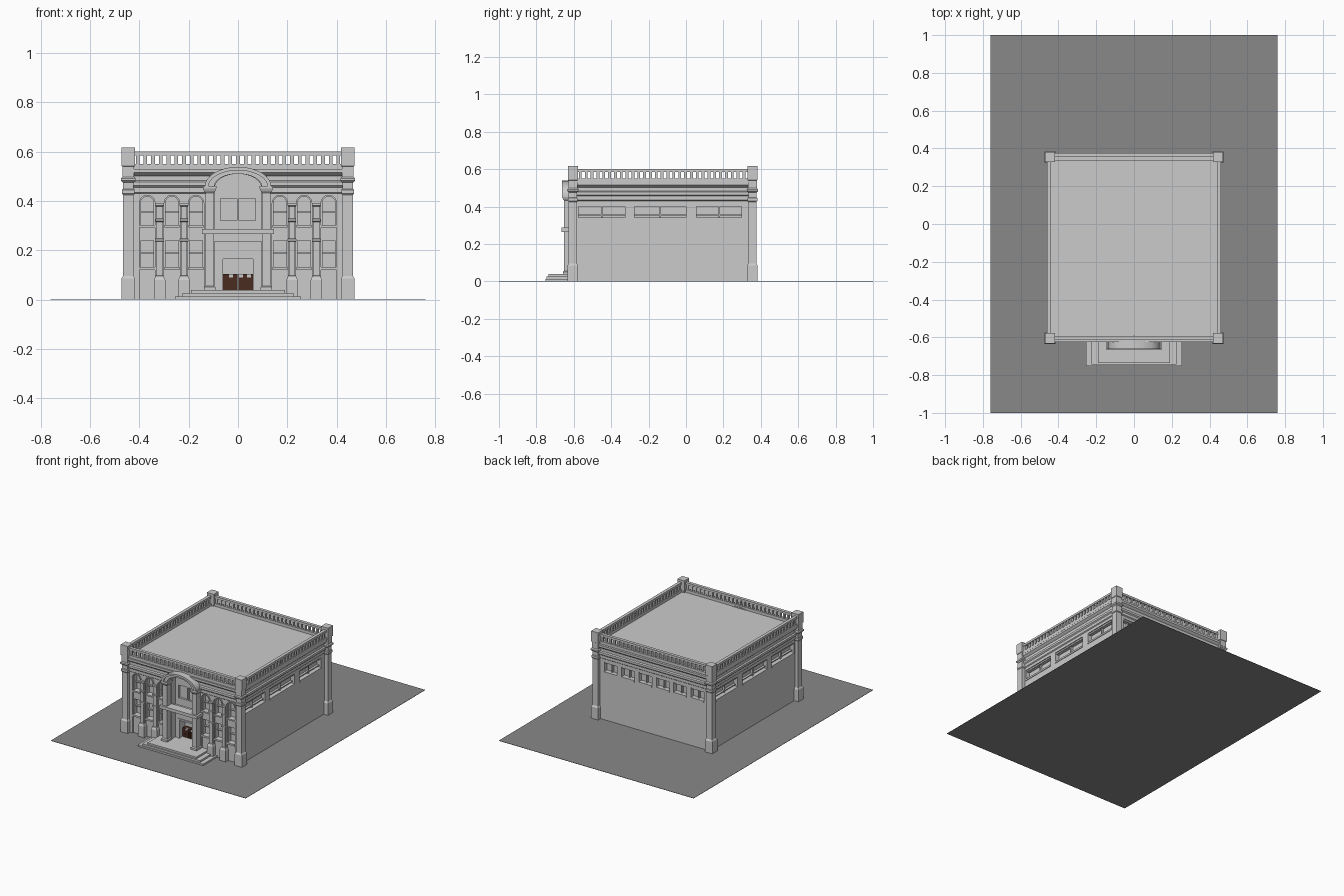
import bpy, bmesh, math

X, Y0, Y1 = 0.44, -0.605, 0.355          # wall faces
YC, YH = (Y0 + Y1) / 2, (Y1 - Y0) / 2


def finish(name, bm, color=None):
    bmesh.ops.recalc_face_normals(bm, faces=bm.faces)
    me = bpy.data.meshes.new(name)
    bm.to_mesh(me)
    bm.free()
    ob = bpy.data.objects.new(name, me)
    bpy.context.collection.objects.link(ob)
    if color:
        mat = bpy.data.materials.new(name + "_color")
        mat.diffuse_color = (*color, 1)
        me.materials.append(mat)
    return ob


def loft(bm, cx, cy, hx, hy, rings):
    """Stack rectangles, each given as (outward offset, height)."""
    prev = None
    for off, z in rings:
        a, b = hx + off, hy + off
        ring = [bm.verts.new((cx + sx * a, cy + sy * b, z))
                for sx, sy in ((-1, -1), (1, -1), (1, 1), (-1, 1))]
        if prev:
            for i in range(4):
                j = (i + 1) % 4
                bm.faces.new((prev[i], prev[j], ring[j], ring[i]))
        else:
            bm.faces.new(ring)
        prev = ring
    bm.faces.new(prev)


def box(bm, x0, x1, y0, y1, z0, z1):
    loft(bm, (x0 + x1) / 2, (y0 + y1) / 2, (x1 - x0) / 2, (y1 - y0) / 2, [(0, z0), (0, z1)])


def prism(bm, pts, y0, y1):
    """Extrude an x-z outline along y."""
    a = [bm.verts.new((x, y0, z)) for x, z in pts]
    b = [bm.verts.new((x, y1, z)) for x, z in pts]
    bm.faces.new(a)
    bm.faces.new(b)
    for i in range(len(pts)):
        j = (i + 1) % len(pts)
        bm.faces.new((a[i], a[j], b[j], b[i]))


def arc(cx, z, rx, rz, n=16):
    return [(cx + rx * math.cos(math.pi * i / n), z + rz * math.sin(math.pi * i / n))
            for i in range(n + 1)]


def arched(cx, z0, z1, rx, rz):
    return [(cx - rx, z0), (cx + rx, z0)] + arc(cx, z1, rx, rz)


def cut(target, bm):
    cutter = finish("cutter", bm)
    cutter.hide_render = True
    mod = target.modifiers.new("cut", "BOOLEAN")
    mod.operation, mod.object, mod.solver = "DIFFERENCE", cutter, "EXACT"
    bpy.context.view_layer.objects.active = target
    bpy.ops.object.modifier_apply(modifier=mod.name)
    bpy.data.objects.remove(cutter)


BAYS = [s * x for s in (-1, 1) for x in (0.17, 0.268, 0.368)]
SIDE = [(-0.575, -0.325), (-0.275, 0.0), (0.056, 0.297)]
BACK = [s * x for s in (-1, 1) for x in (0.068, 0.203, 0.338)]

# site slab
bm = bmesh.new()
box(bm, -0.76, 0.76, -1, 1, 0, 0.002)
finish("site_slab", bm, (0.25, 0.25, 0.25))

# main block with stepped cornice
bm = bmesh.new()
loft(bm, 0, YC, X, YH, [(0, 0.001), (0, 0.43), (0.006, 0.435), (0.006, 0.455), (0.013, 0.462),
                        (0.013, 0.477), (0.004, 0.482), (0.004, 0.502), (0.012, 0.508),
                        (0.02, 0.515), (0.02, 0.53)])
block = finish("main_block", bm)

# shallow arched bays and tall entrance recess
bm = bmesh.new()
for x in BAYS:
    prism(bm, arched(x, -0.1, 0.392, 0.032, 0.032), -0.7, Y0 + 0.01)
prism(bm, arched(0, 0.03, 0.45, 0.096, 0.06), -0.7, -0.56)
cut(block, bm)

# window and door openings
bm = bmesh.new()
for x in BAYS:
    prism(bm, arched(x, 0.30, 0.392, 0.026, 0.026), -0.7, Y0 + 0.04)
    box(bm, x - 0.026, x + 0.026, -0.7, Y0 + 0.04, 0.13, 0.24)
for a, b in SIDE:
    for s in (-1, 1):
        x0, x1 = sorted((s * (X - 0.03), s * 0.6))
        box(bm, x0, x1, a, b, 0.33, 0.41)
for x in BACK:
    box(bm, x - 0.05, x + 0.05, Y1 - 0.03, 0.5, 0.33, 0.41)
box(bm, -0.065, 0.065, -0.65, -0.50, 0.03, 0.17)
box(bm, -0.07, 0.07, -0.65, -0.545, 0.32, 0.41)
cut(block, bm)

# window frames: sills, heads, rails and mullions
bm = bmesh.new()
for a, b in SIDE:
    m = (a + b) / 2
    for s in (-1, 1):
        for y0, y1, z0, z1, d in ((a, b, 0.33, 0.342, 0.004), (a, b, 0.40, 0.41, -0.006),
                                  (a, b, 0.352, 0.358, -0.014), (m - .004, m + .004, 0.33, 0.41, -0.014)):
            x0, x1 = sorted((s * (X - 0.032), s * (X + d)))
            box(bm, x0, x1, y0, y1, z0, z1)
for x in BACK:
    box(bm, x - 0.05, x + 0.05, Y1 - 0.032, Y1 + 0.004, 0.33, 0.342)
    box(bm, x - 0.05, x + 0.05, Y1 - 0.032, Y1 - 0.006, 0.40, 0.41)
    box(bm, x - 0.004, x + 0.004, Y1 - 0.032, Y1 - 0.014, 0.33, 0.41)
for x in BAYS:
    box(bm, x - 0.031, x + 0.031, Y0 - 0.002, Y0 + 0.04, 0.12, 0.132)
    box(bm, x - 0.031, x + 0.031, Y0, Y0 + 0.04, 0.292, 0.302)
    box(bm, x - 0.026, x + 0.026, Y0 + 0.025, Y0 + 0.042, 0.184, 0.19)
    box(bm, x - 0.026, x + 0.026, Y0 + 0.025, Y0 + 0.042, 0.352, 0.358)
box(bm, -0.004, 0.004, -0.56, -0.54, 0.32, 0.41)
finish("window_frames", bm)

# front pilasters with base, belt and capital
bm = bmesh.new()
for s in (-1, 1):
    for x in (0.219, 0.318):
        loft(bm, s * x, Y0, 0.013, 0.01,
             [(0.01, 0.001), (0.01, 0.08), (0.004, 0.095), (0, 0.097), (0, 0.235), (0.005, 0.237),
              (0.005, 0.245), (0, 0.247), (0, 0.315), (0.004, 0.318), (0.004, 0.326), (0, 0.328),
              (0, 0.378), (0.005, 0.382), (0.005, 0.392)])
finish("front_pilasters", bm)

# raised mouldings round the window arches
bm = bmesh.new()
for x in BAYS:
    prism(bm, arc(x, 0.392, 0.038, 0.038) + arc(x, 0.392, 0.031, 0.031)[::-1], Y0 - 0.006, Y0 + 0.003)
finish("window_arch_mouldings", bm)

# corner piers
bm = bmesh.new()
for x in (-0.445, 0.445):
    for y in (Y0, Y1):
        loft(bm, x, y, 0.022, 0.022,
             [(0.006, 0.001), (0.006, 0.085), (0, 0.095), (0, 0.425), (0.004, 0.43), (0.004, 0.445),
              (0, 0.448), (0, 0.475), (0.008, 0.482), (0.008, 0.492), (0.002, 0.498),
              (0.002, 0.54), (0.005, 0.542), (0.005, 0.616)])
finish("corner_piers", bm)

# roof balustrade
bm = bmesh.new()
RX, RY0, RY1, T = 0.45, -0.604, 0.348, 0.011
for z0, z1, t in ((0.528, 0.55, T), (0.585, 0.60, T)):
    for y in (RY0, RY1):
        box(bm, -RX, RX, y - t, y + t, z0, z1)
    for x in (-RX, RX):
        box(bm, x - t, x + t, RY0, RY1, z0, z1)
W = 0.0075
for i in range(27):
    x = -0.407 + 0.814 * i / 26
    for y in (RY0, RY1):
        box(bm, x - W, x + W, y - W, y + W, 0.55, 0.585)
for i in range(29):
    y = -0.565 + 0.875 * i / 28
    for x in (-RX, RX):
        box(bm, x - W, x + W, y - W, y + W, 0.55, 0.585)
finish("roof_balustrade", bm)

# entrance columns
bm = bmesh.new()
for x in (-0.115, 0.115):
    loft(bm, x, -0.63, 0.017, 0.022,
         [(0.006, 0.03), (0.006, 0.05), (0, 0.056), (0, 0.432), (0.006, 0.44), (0.01, 0.45), (0.01, 0.46)])
finish("entrance_columns", bm)

# entrance arch with raised outer rim
bm = bmesh.new()
prism(bm, arc(0, 0.458, 0.125, 0.07, 24) + arc(0, 0.458, 0.096, 0.052, 24)[::-1], -0.652, -0.59)
prism(bm, arc(0, 0.458, 0.135, 0.08, 24) + arc(0, 0.458, 0.12, 0.066, 24)[::-1], -0.663, -0.59)
finish("entrance_arch", bm)

# balcony beam and wall panel behind it
bm = bmesh.new()
box(bm, -0.147, 0.147, -0.665, -0.60, 0.265, 0.287)
box(bm, -0.096, 0.096, -0.61, -0.555, 0.235, 0.27)
finish("balcony_beam", bm)

# entrance steps
bm = bmesh.new()
for hx, y, z0, z1 in ((0.255, -0.752, 0.001, 0.013), (0.225, -0.745, 0.013, 0.026), (0.19, -0.735, 0.026, 0.038)):
    box(bm, -hx, hx, y, -0.50, z0, z1)
finish("entrance_steps", bm)

# door surround and brown double door with pale panels
bm = bmesh.new()
for s in (-1, 1):
    box(bm, s * 0.067 - 0.006, s * 0.067 + 0.006, -0.566, -0.55, 0.038, 0.17)
box(bm, -0.073, 0.073, -0.566, -0.55, 0.165, 0.176)
finish("door_surround", bm)
bm = bmesh.new()
for s in (-1, 1):
    box(bm, s * 0.031 - 0.029, s * 0.031 + 0.029, -0.53, -0.50, 0.038, 0.103)
    for z in (0.045, 0.068):
        box(bm, s * 0.031 - 0.02, s * 0.031 + 0.02, -0.533, -0.52, z, z + 0.016)
finish("entrance_doors", bm, (0.07, 0.025, 0.015))
bm = bmesh.new()
for x in (-0.028, 0.012, 0.045):
    box(bm, x - 0.008, x + 0.008, -0.533, -0.52, 0.09, 0.103)
finish("door_lights", bm)
